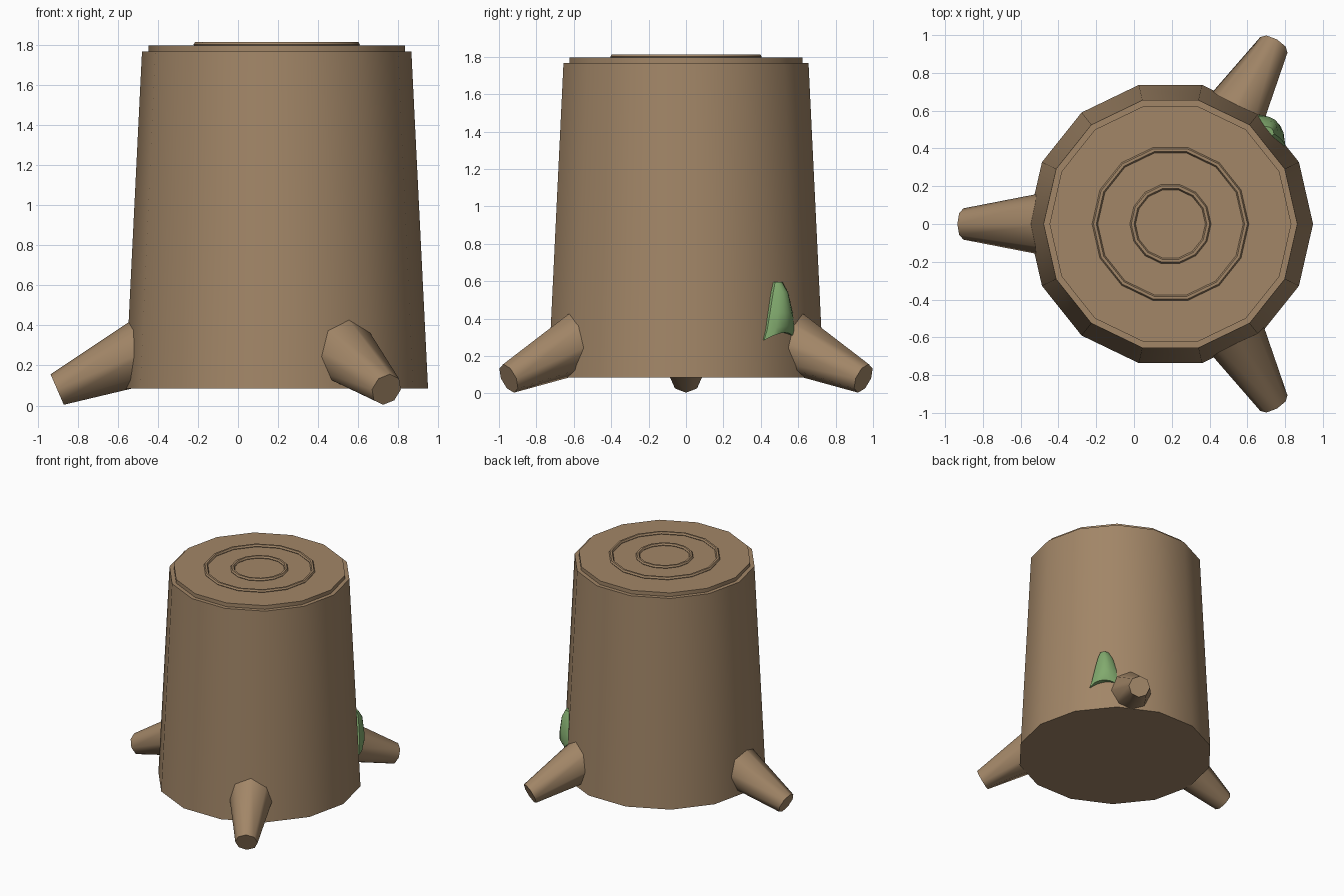
import bpy, bmesh, math
from mathutils import Vector, Matrix

cube = bpy.data.objects.get("Cube")
if cube:
    bpy.data.objects.remove(cube, do_unlink=True)

CX = 0.193                      # trunk axis
SIDES = 14
STEP = 2 * math.pi / SIDES
Z0, Z1, R0, R1 = 0.085, 1.765, 0.755, 0.672


def material(name, rgb):
    m = bpy.data.materials.new(name)
    m.use_nodes = True
    m.diffuse_color = (*rgb, 1)
    m.node_tree.nodes["Principled BSDF"].inputs["Base Color"].default_value = (*rgb, 1)
    return m


bark = material("bark_brown", (0.36, 0.238, 0.136))
moss = material("moss_green", (0.22, 0.40, 0.155))


def finish(name, bm, mat, angle):
    bmesh.ops.recalc_face_normals(bm, faces=bm.faces)
    mesh = bpy.data.meshes.new(name)
    bm.to_mesh(mesh)
    bm.free()
    mesh.materials.append(mat)
    obj = bpy.data.objects.new(name, mesh)
    bpy.context.collection.objects.link(obj)
    bpy.ops.object.select_all(action='DESELECT')
    obj.select_set(True)
    bpy.context.view_layer.objects.active = obj
    bpy.ops.object.shade_smooth_by_angle(angle=math.radians(angle))
    return obj


def cone(name, sides, r_low, r_high, depth, matrix, angle):
    """Closed cone whose low end sits at the matrix origin."""
    bm = bmesh.new()
    bmesh.ops.create_cone(bm, cap_ends=True, segments=sides, radius1=r_low,
                          radius2=r_high, depth=depth,
                          matrix=matrix @ Matrix.Translation((0, 0, depth / 2)))
    return finish(name, bm, bark, angle)


def ring(name, major, minor, z, tube=6):
    bm = bmesh.new()
    loops = []
    for i in range(SIDES):
        a = i * STEP
        loop = []
        for j in range(tube):
            b = j * 2 * math.pi / tube
            r = major + minor * math.cos(b)
            loop.append(bm.verts.new((CX + r * math.cos(a), r * math.sin(a),
                                      z + minor * math.sin(b))))
        loops.append(loop)
    for i in range(SIDES):
        p, q = loops[i], loops[(i + 1) % SIDES]
        for j in range(tube):
            k = (j + 1) % tube
            bm.faces.new((p[j], q[j], q[k], p[k]))
    return finish(name, bm, bark, 30)


# Trunk, cut top and growth rings
spin = Matrix.Rotation(math.pi / 2, 4, 'Z')
cone("trunk", SIDES, R0, R1, Z1 - Z0, Matrix.Translation((CX, 0, Z0)) @ spin, 30)
cone("cut_top", SIDES, 0.64, 0.64, 0.05, Matrix.Translation((CX, 0, 1.745)) @ spin, 30)
ring("outer_growth_ring", 0.40, 0.015, 1.80)
ring("inner_growth_ring", 0.20, 0.015, 1.80)

# Roots: narrow tip outside, wide end buried in the trunk
lift = math.radians(23.5)
for name, deg in (("right_root", 180), ("back_left_root", 60), ("front_left_root", -60)):
    turn = Matrix.Rotation(math.radians(deg), 4, 'Z')
    tip = Matrix.Translation((1.095, 0, 0.08))
    aim = Matrix.Rotation(-math.pi / 2 + lift, 4, 'Y')
    cone(name, 8, 0.083, 0.19, 0.6, Matrix.Translation((CX, 0, 0)) @ turn @ tip @ aim, 50)


def trunk_radius(a, z):
    """Distance from the axis to the faceted bark at an angle and height."""
    r = R0 + (R1 - R0) * (z - Z0) / (Z1 - Z0)
    off = (a - math.pi / 2) % STEP - STEP / 2
    return r * math.cos(STEP / 2) / math.cos(off)


# Moss patch: bulged sheet on the bark with a notched lower edge
rows = [(0.595, 41, 46, 0.015, 0), (0.54, 39.5, 49, 0.045, 0), (0.43, 37.5, 52, 0.055, 0),
        (0.36, 36, 53, 0.05, 0.02), (0.325, 34.5, 53.5, 0.03, 0.04)]
COLS = 6
bm = bmesh.new()
grid = []
for z, a0, a1, bulge, dip in rows:
    line = []
    for i in range(COLS + 1):
        t = i / COLS
        a = math.radians(a0 + (a1 - a0) * t)
        h = z - dip * (2 * t - 1) ** 2
        r = trunk_radius(a, h) + bulge * math.sin(math.pi * t) + 0.003
        line.append(bm.verts.new((CX + r * math.cos(a), r * math.sin(a), h)))
    grid.append(line)
for p, q in zip(grid, grid[1:]):
    for i in range(COLS):
        bm.faces.new((p[i], q[i], q[i + 1], p[i + 1]))
# Close the rim with a back face set into the bark
rim = [e for e in bm.edges if e.is_boundary]
geom = bmesh.ops.extrude_edge_only(bm, edges=rim)["geom"]
for v in geom:
    if isinstance(v, bmesh.types.BMVert):
        out = Vector((v.co.x - CX, v.co.y, 0))
        depth = out.length - trunk_radius(math.atan2(out.y, out.x), v.co.z) + 0.02
        v.co -= out.normalized() * depth
finish("moss_patch", bm, moss, 45)
